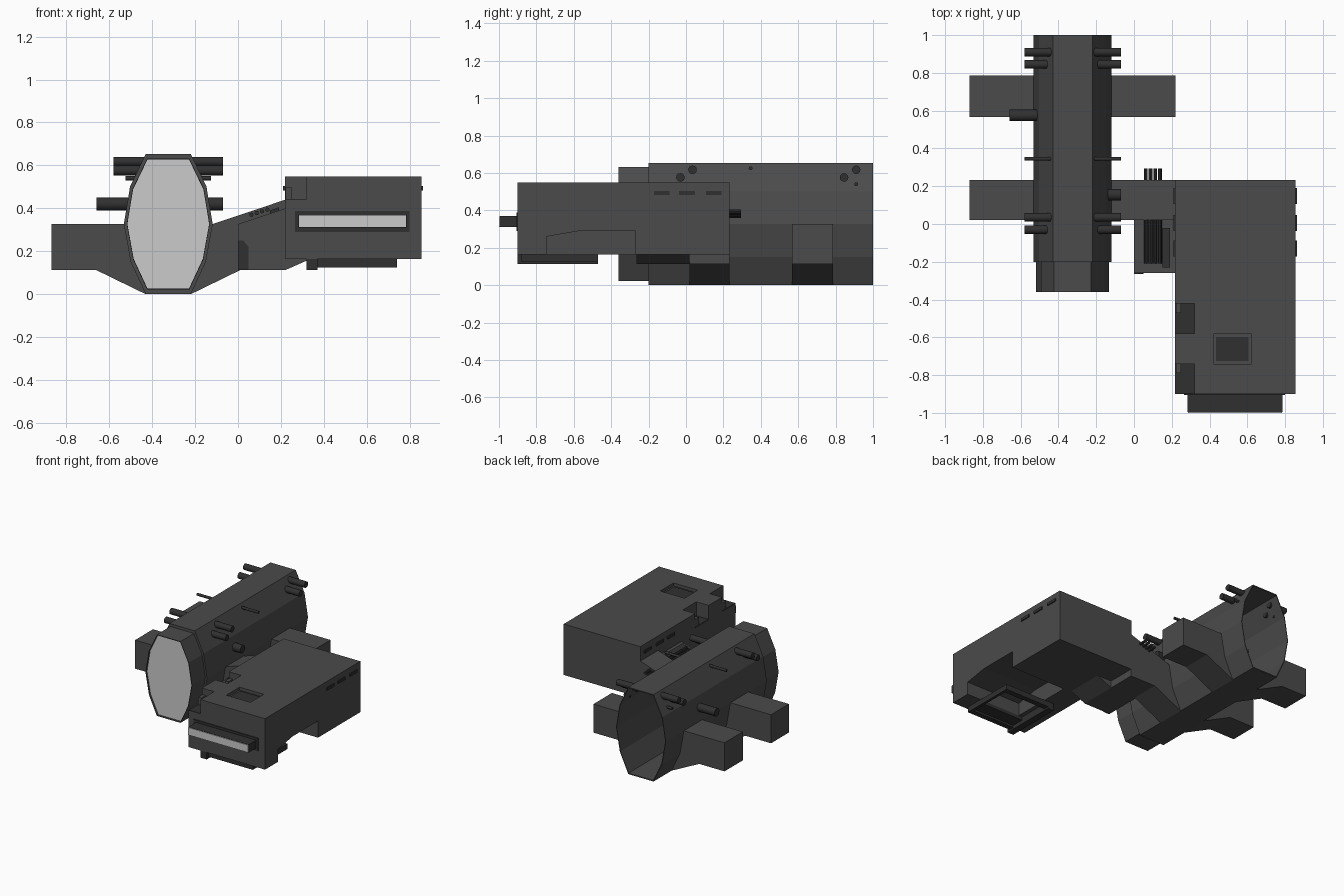
import bpy, bmesh, math
from mathutils import Matrix, Vector

if "Cube" in bpy.data.objects:
    bpy.data.objects.remove(bpy.data.objects["Cube"])


def material(name, v):
    m = bpy.data.materials.new(name)
    m.diffuse_color = (v, v, v, 1)
    m.use_nodes = True
    m.node_tree.nodes["Principled BSDF"].inputs["Base Color"].default_value = m.diffuse_color
    return m


BODY = material("dark_grey", 0.07)
BLACK = material("near_black", 0.03)
LIGHT = material("light_grey", 0.55)


def finish(name, bm, mat):
    bmesh.ops.recalc_face_normals(bm, faces=bm.faces)
    me = bpy.data.meshes.new(name)
    bm.to_mesh(me)
    bm.free()
    ob = bpy.data.objects.new(name, me)
    bpy.context.collection.objects.link(ob)
    me.materials.append(mat)
    return ob


def box(name, x, y, z, mat=BODY):
    bm = bmesh.new()
    bmesh.ops.create_cube(bm, size=1)
    for v in bm.verts:
        v.co = [(a[0] + a[1]) / 2 + c * (a[1] - a[0]) for a, c in zip((x, y, z), v.co)]
    return finish(name, bm, mat)


def prism(name, pts, axis, a, b, mat=BODY):
    # Extrude a flat outline along x (outline in y, z) or along y (outline in x, z)
    place = (lambda p, t: (t, p[0], p[1])) if axis == 'x' else (lambda p, t: (p[0], t, p[1]))
    bm = bmesh.new()
    lo = [bm.verts.new(place(p, a)) for p in pts]
    hi = [bm.verts.new(place(p, b)) for p in pts]
    bm.faces.new(lo)
    bm.faces.new(hi)
    n = len(pts)
    for i in range(n):
        j = (i + 1) % n
        bm.faces.new((lo[i], lo[j], hi[j], hi[i]))
    return finish(name, bm, mat)


def rod(name, p, q, r, mat=BLACK, sides=12):
    p, q = Vector(p), Vector(q)
    bm = bmesh.new()
    rot = (q - p).to_track_quat('Z', 'Y').to_matrix().to_4x4()
    bmesh.ops.create_cone(bm, cap_ends=True, segments=sides, radius1=r, radius2=r,
                          depth=(q - p).length, matrix=Matrix.Translation((p + q) / 2) @ rot)
    ob = finish(name, bm, mat)
    bpy.context.view_layer.objects.active = ob
    ob.select_set(True)
    bpy.ops.object.shade_smooth_by_angle(angle=math.radians(40))
    ob.select_set(False)
    return ob


# Hollow faceted barrel, open at the back
CX, CZ = -0.325, 0.327
HALF = [(0.105, -0.327), (0.175, -0.177), (0.207, 0.0), (0.178, 0.175), (0.105, 0.327)]
OUTLINE = HALF + [(-x, z) for x, z in reversed(HALF)]


def ring_points(s):
    return [(CX + x * s, CZ + z * s) for x, z in OUTLINE]


bm = bmesh.new()
rings = [[bm.verts.new((x, y, z)) for x, z in ring_points(s)] for y, s in
         [(-0.33, 0.92), (-0.36, 0.92), (-0.36, 0.935), (-0.2, 0.935), (-0.2, 1),
          (1, 1), (1, 0.975), (-0.18, 0.975), (-0.18, 0.91), (-0.33, 0.91)]]
for k, ring in enumerate(rings):
    nxt = rings[(k + 1) % len(rings)]
    for i in range(10):
        j = (i + 1) % 10
        bm.faces.new((ring[i], ring[j], nxt[j], nxt[i]))
finish("barrel", bm, BODY)
prism("barrel_lens", ring_points(0.92), 'y', -0.345, -0.33, LIGHT)

# Side brackets, hugging the barrel
LEFT = [(-0.87, 0.327), (-0.87, 0.112), (-0.66, 0.112), (-0.43, 0.0), (-0.50, 0.15), (-0.532, 0.327)]
RIGHT = [(2 * CX - x, z) for x, z in LEFT]
for label, y0, y1 in [("front", 0.02, 0.232), ("rear", 0.567, 0.785)]:
    prism(label + "_left_bracket", LEFT, 'y', y0, y1)
    pts = [(x, 0.44 if label == "front" and z > 0.3 and x > 0 else z) for x, z in RIGHT]
    prism(label + "_right_bracket", pts, 'y', y0, y1)

# Barrel studs
for side, s in [("left", -1), ("right", 1)]:
    for y, z, r, inner, outer in [(0.91, 0.617, 0.023, 0.11, 0.255), (0.845, 0.576, 0.023, 0.13, 0.255),
                                  (0.035, 0.617, 0.023, 0.11, 0.255), (-0.03, 0.576, 0.023, 0.13, 0.255),
                                  (0.345, 0.625, 0.01, 0.11, 0.255), (0.91, 0.54, 0.01, 0.15, 0.20)]:
        rod(side + "_stud", (CX + s * inner, y, z), (CX + s * outer, y, z), r)
rod("left_knob", (-0.51, 0.575, 0.42), (-0.66, 0.575, 0.42), 0.03)
rod("right_knob", (-0.14, 0.155, 0.42), (-0.07, 0.155, 0.42), 0.03)

# Connecting block with cable rods
prism("connector", [(0, 0.112), (0.22, 0.112), (0.34, 0.165), (0.22, 0.40), (0, 0.327)], 'y', -0.26, 0.02)
prism("connector_plate", [(0, 0.112), (0.05, 0.112), (0.05, 0.22), (0.025, 0.25), (0, 0.25)],
      'y', -0.265, -0.255, BLACK)
prism("connector_pad", [(0.15, 0.36), (0.19, 0.37), (0.19, 0.405), (0.15, 0.39)], 'y', -0.23, -0.02, BLACK)
for i in range(4):
    x, z = 0.062 + 0.025 * i, 0.37 + 0.008 * i
    rod("cable", (x, -0.21, z), (x, 0.295, z), 0.01, sides=8)

# Sensor housing with notches, hatch recess and underside pocket
housing = box("housing", (0.218, 0.855), (-0.9, 0.232), (0.165, 0.548))
cutters = [box("cut_notch", (0.1, 0.32), (y0, y1), (0.44, 0.7)) for y0, y1 in [(-0.95, -0.74), (-0.58, -0.42)]]
cutters.append(box("cut_hatch", (0.42, 0.622), (-0.74, -0.582), (0.525, 0.7)))
cutters.append(prism("cut_pocket", [(-0.745, 0.1), (-0.27, 0.1), (-0.27, 0.29), (-0.57, 0.29), (-0.745, 0.26)],
                     'x', 0.40, 0.95))
bpy.context.view_layer.objects.active = housing
for c in cutters:
    c.hide_render = True
    mod = housing.modifiers.new("cut", 'BOOLEAN')
    mod.operation = 'DIFFERENCE'
    mod.solver = 'EXACT'
    mod.object = c
    bpy.ops.object.modifier_apply(modifier=mod.name)
for c in cutters:
    bpy.data.objects.remove(c)

# Dark details on the housing
box("hatch_panel", (0.435, 0.607), (-0.725, -0.597), (0.52, 0.53), BLACK)
for y in (-0.74, -0.42):
    box("notch_tab", (0.222, 0.25), (y - 0.05, y), (0.44, 0.50))
for y0, y1 in [(-0.9, -0.74), (-0.58, -0.42)]:
    box("notch_floor", (0.22, 0.32), (y0, y1), (0.436, 0.443), BLACK)
for y in (-0.13, 0.005, 0.148):
    for x in (0.218, 0.855):
        box("side_vent", (x - 0.008, x + 0.008), (y - 0.042, y + 0.042), (0.483, 0.503), BLACK)

# Front window hood
box("window_frame", (0.265, 0.80), (-0.905, -0.89), (0.29, 0.388), BLACK)
box("window_hood", (0.283, 0.785), (-0.995, -0.9), (0.31, 0.37), BLACK)
box("window_glass", (0.285, 0.783), (-1.0, -0.994), (0.312, 0.368), LIGHT)

# Underside tray and rails
prism("tray", [(0.32, 0.165), (0.74, 0.165), (0.72, 0.14), (0.34, 0.14)], 'y', -0.88, -0.745, BLACK)
for y in (-0.86, -0.49):
    box("tray_rail", (0.36, 0.74), (y - 0.02, y + 0.02), (0.125, 0.165), BLACK)
box("tray_side", (0.32, 0.37), (-0.9, -0.47), (0.112, 0.165), BLACK)
box("tray_edge", (0.72, 0.74), (-0.88, -0.47), (0.125, 0.165), BLACK)
